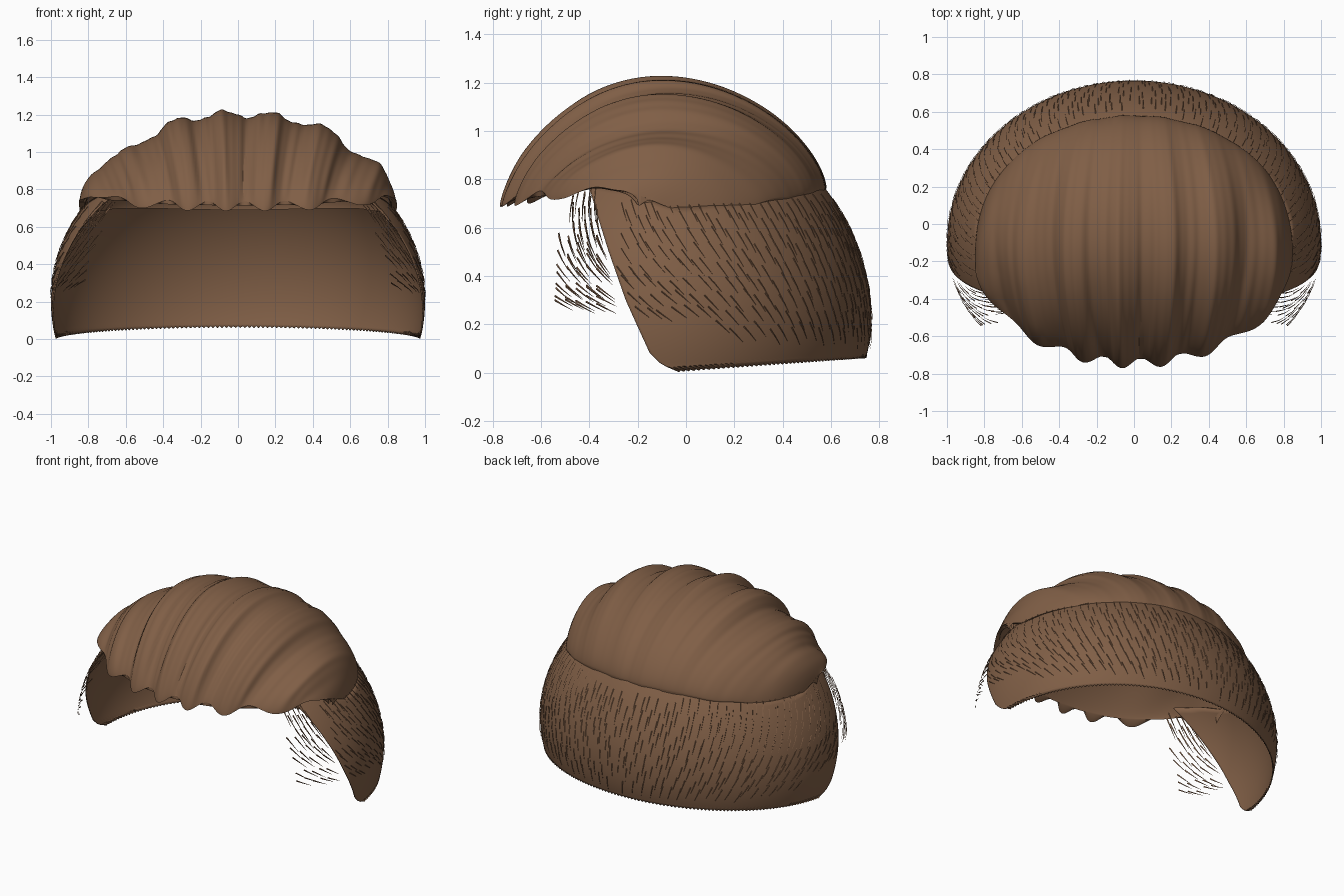
import bpy, math, random
from mathutils import Vector

if "Cube" in bpy.data.objects:
    bpy.data.objects.remove(bpy.data.objects["Cube"])

random.seed(4)
brown = bpy.data.materials.new("hair brown")
brown.diffuse_color = (0.215, 0.113, 0.061, 1)
brown.use_nodes = True
brown.node_tree.nodes["Principled BSDF"].inputs["Base Color"].default_value = brown.diffuse_color


def make(name, verts, faces, angle=40):
    me = bpy.data.meshes.new(name)
    me.from_pydata(verts, [], faces)
    me.materials.append(brown)
    ob = bpy.data.objects.new(name, me)
    bpy.context.collection.objects.link(ob)
    bpy.ops.object.select_all(action='DESELECT')
    ob.select_set(True)
    bpy.context.view_layer.objects.active = ob
    bpy.ops.object.shade_smooth_by_angle(angle=math.radians(angle))
    return ob


def lerp_table(table, v):
    for (a, p), (b, q) in zip(table, table[1:]):
        if v <= b:
            f = max(0, (v - a) / (b - a))
            f = f * f * (3 - 2 * f) if table is RIM else f
            return p + (q - p) * f
    return table[-1][1]


def grid_faces(rows, cols):
    return [(r * cols + c, (r + 1) * cols + c, (r + 1) * cols + c + 1, r * cols + c + 1)
            for r in range(rows - 1) for c in range(cols - 1)]


# heights of the top hair's lower edge, from front to back
RIM = [(-0.76, 0.71), (-0.5, 0.74), (-0.38, 0.762), (-0.28, 0.75), (0.02, 0.665),
       (0.2, 0.68), (0.4, 0.72), (0.58, 0.765)]

# --- back and side hair: part of an ellipsoid, open towards the face
CY, CZ, RB, RF = -0.1, 0.2, 0.867, 0.78


def scalp(theta, z, grow=0.0):
    """Point on the head surface; theta 0 = right side, pi/2 = back."""
    s = math.sqrt(max(0, 1 - ((z - CZ) / 0.9) ** 2)) + grow
    ry = RB if math.sin(theta) > 0 else RF
    return Vector((s * math.cos(theta), CY + s * ry * math.sin(theta), z))


def angle_at(y, z):
    s = math.sqrt(1 - ((z - CZ) / 0.9) ** 2)
    d = y - CY
    return math.asin(max(-1, min(1, d / (s * (RB if d > 0 else RF)))))


FRONT = [(0.01, -0.04), (0.03, -0.1), (0.08, -0.15), (0.2, -0.205), (0.3, -0.25),
         (0.5, -0.32), (0.66, -0.37), (0.8, -0.41)]


def front_angle(z):
    return angle_at(lerp_table(FRONT, z), z)


COLS, ROWS = 241, 30
verts = []
for r in range(ROWS):
    k = r / (ROWS - 1)
    for c in range(COLS):
        u = c / (COLS - 1)
        y = -0.4 + 0.98 * math.sin(math.pi * u)
        z = 0.01 + (lerp_table(RIM, y) + 0.02 - 0.01) * k ** 1.2
        t0 = front_angle(z)
        p = scalp(t0 + (math.pi - 2 * t0) * u, z)
        p.z += 0.06 * max(0, (p.y + 0.05) / 0.81) * (1 - k) ** 2
        if r == 0 and c % 2:
            p.z -= 0.01          # finely jagged hem
        verts.append(p)
shell = make("side_and_back_hair", verts, [f[::-1] for f in grid_faces(ROWS, COLS)])
sol = shell.modifiers.new("thickness", 'SOLIDIFY')
sol.thickness, sol.offset = 0.008, -1


# --- swept top hair: front-to-back arches with rounded locks
W = 0.85


def lock(x, y, fine):
    q = x / (1 - 0.25 * ((y + 0.1) / 0.68) ** 2)
    q += 0.012 * math.sin(5 * q + 1)
    k = 2 * math.pi * (q + 0.075) / 0.268
    return math.cos(k) + fine * (0.22 * math.cos(2.6 * k + 0.7) + 0.1 * math.cos(5.3 * k))


def bump(x, centre, width):
    return math.exp(-((x - centre) / width) ** 2)


def lower_edge(yf, yb, w):
    return lerp_table(RIM, yf) * (1 - w) + lerp_table(RIM, yb) * w


NU, NV = 221, 61
verts, lining = [], []
for i in range(NU):
    a = (i / (NU - 1) - 0.5) * math.pi * 0.995
    x, c = W * math.sin(a), math.cos(a)
    yf, yb = -0.2 - 0.545 * c ** 1.1, -0.2 + 0.78 * c ** 0.82
    top = 0.685 + 0.52 * c ** 0.95
    top -= 0.055 * bump(x, -0.58, 0.16) + 0.04 * bump(x, 0.64, 0.1)
    for j in range(NV):
        t = math.pi * j / (NV - 1)
        y = (yf + yb) / 2 - (yb - yf) / 2 * math.cos(t)
        w = 0.5 - 0.5 * math.cos(t)
        arch = max(0, math.sin(t)) ** (1.55 if t < math.pi / 2 else 1.3)
        base = lower_edge(yf, yb, w)
        tip = max(0, 1 - j / 11) ** 1.5
        amp = lock(x, y, 1 - tip)
        fade = min(1, 0.1 + 1.25 * (1 - w)) * min(1, 0.1 + c * 2)
        p = Vector((x, y, base + (top - base) * arch))
        d = (p - Vector((0, -0.12, 0.62))).normalized()
        d.x *= 0.5
        p += d * 0.028 * amp * fade
        p.z -= 0.03 * amp * tip * min(1, c * 1.5)      # scalloped fringe
        verts.append(p)
        # smooth inner side, reaching a little lower at the back
        q = p.copy() if j == 0 else Vector((x * 0.97, y * 0.97, base + (top - 0.05 - base) * arch))
        if j:
            q.z += (0.69 - lerp_table(RIM, yb)) * w ** 3 * c
        lining.append(q)
n = len(verts)
faces = grid_faces(NU, NV)
faces += [tuple(n + v for v in f[::-1]) for f in faces]
# close the back rim
faces += [(i * NV + NV - 1, (i + 1) * NV + NV - 1, n + (i + 1) * NV + NV - 1, n + i * NV + NV - 1)
          for i in range(NU - 1)]
make("swept_top_hair", verts + lining, faces, 60)


# --- fine loose strands lying over the sides and back
verts, faces = [], []


def strand(theta, z, length, slope, width):
    """Thin three-sided spike that follows the head, combed down and back."""
    turn = 1 if theta < math.pi / 2 else -1
    n = len(verts)
    steps = 3
    for k in range(steps):
        f = k / (steps - 1)
        th = theta + turn * length * math.sin(slope) * f
        zz = z - length * math.cos(slope) * f
        p = scalp(th, zz, 0.002 + 0.003 * math.sin(math.pi * f))
        out = Vector((math.cos(th), math.sin(th), 0))
        side = Vector((-math.sin(th), math.cos(th), 0)) * math.cos(slope)
        side.z = turn * math.sin(slope)
        w = width * (1 - 0.85 * f)
        verts.extend([p + side * w, p - side * w, p + out * w])
    for k in range(steps - 1):
        for e in range(3):
            g = (e + 1) % 3
            a = n + 3 * k
            faces.append((a + e, a + g, a + 3 + g, a + 3 + e))
    m = n + 3 * (steps - 1)
    faces.extend([(n + 2, n + 1, n), (m, m + 1, m + 2)])


for r in range(9):
    z = 0.72 - r * 0.065
    for c in range(28):
        for side in (0, 1):
            th = -0.25 + (math.pi / 2 + 0.25) * (c + 0.5 * (r % 2)) / 28
            th += random.uniform(-0.015, 0.015)
            zz = z + random.uniform(-0.02, 0.02)
            back = max(0, th) / (math.pi / 2)
            if th < front_angle(zz) or (r == 8 and back < 0.15):
                continue
            slope = (0.5 + 0.07 * r) * (1 - back) + 0.04
            strand(math.pi - th if side else th, zz, 0.09, slope, 0.003)

# wisps in front of the ears
for r in range(8):
    z = 0.75 - r * 0.064
    for c in range(5):
        for side in (0, 1):
            zz = z + random.uniform(-0.02, 0.02)
            step = 0.024 if r < 3 else 0.036 + 0.001 * r
            th = angle_at(-0.37 - step * c, zz)
            strand(math.pi - th if side else th, zz, 0.12, 0.3 + 0.13 * r, 0.0045)
make("loose_strands", verts, faces, 30)
